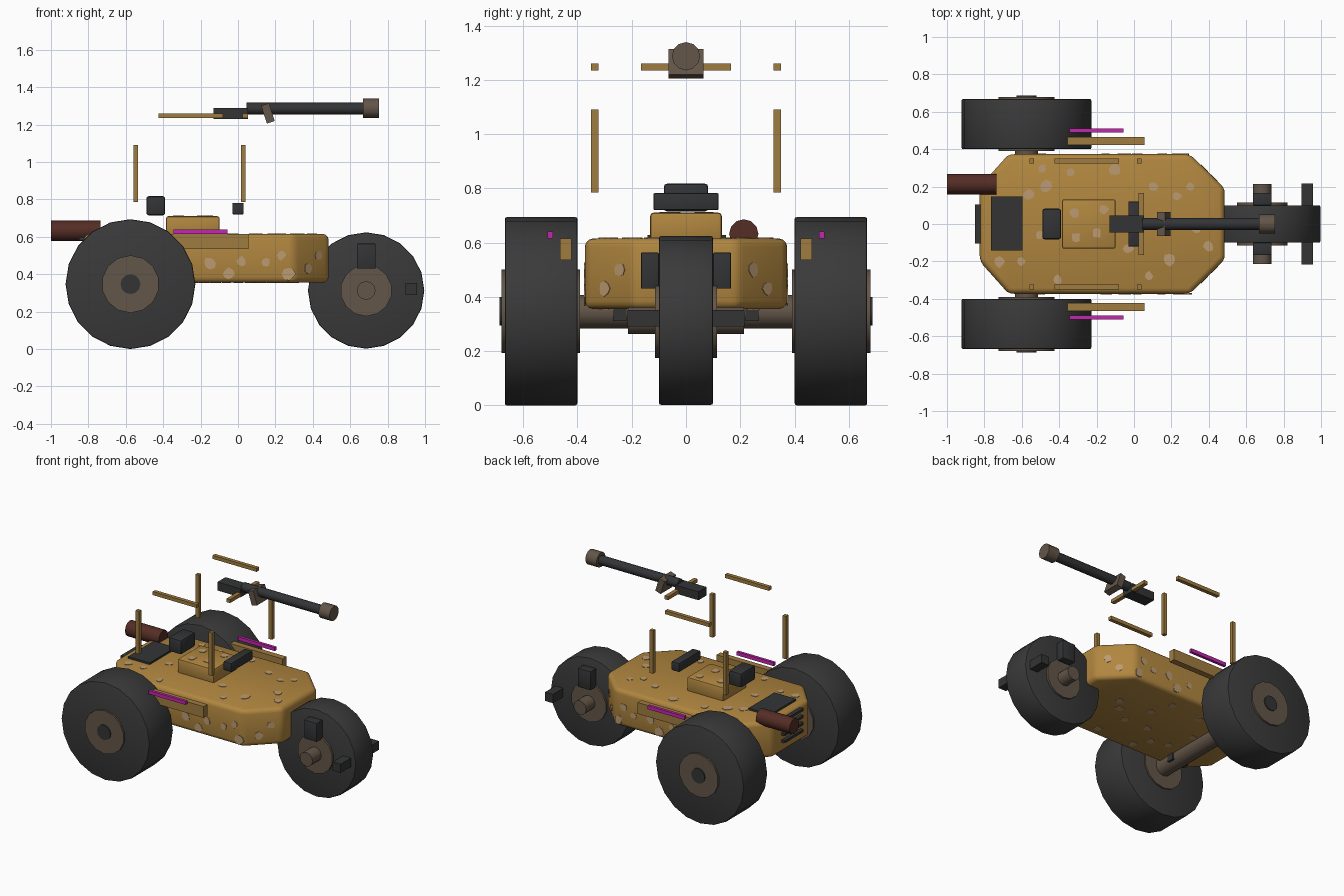
import bpy, bmesh, math, random
from mathutils import Matrix, Vector

if "Cube" in bpy.data.objects:
    bpy.data.objects.remove(bpy.data.objects["Cube"], do_unlink=True)

random.seed(4)


def material(name, r, g, b):
    m = bpy.data.materials.new(name)
    m.use_nodes = True
    m.diffuse_color = (r, g, b, 1)
    bsdf = next(n for n in m.node_tree.nodes if n.type == "BSDF_PRINCIPLED")
    bsdf.inputs["Base Color"].default_value = (r, g, b, 1)
    bsdf.inputs["Roughness"].default_value = 0.8
    return m


SAND = material("sand_paint", 0.44, 0.24, 0.05)
SPOT = material("pale_spots", 0.50, 0.33, 0.17)
FRAME = material("frame_ochre", 0.35, 0.20, 0.05)
RUBBER = material("dark_rubber", 0.042, 0.042, 0.042)
METAL = material("dark_metal", 0.033, 0.034, 0.036)
BROWN = material("brown_metal", 0.125, 0.092, 0.065)
RUST = material("rusty_red", 0.09, 0.026, 0.018)
PINK = material("magenta", 0.55, 0.02, 0.42)


def finish(bm, name, mat, bevel=0, segments=2, angle=35):
    """Bevel sharp edges, shade smooth by angle and link the object."""
    bmesh.ops.recalc_face_normals(bm, faces=bm.faces)
    if bevel:
        edges = [e for e in bm.edges if e.calc_face_angle(0) > math.radians(40)]
        bmesh.ops.bevel(bm, geom=edges, offset=bevel, segments=segments,
                        profile=0.5, affect="EDGES")
    mesh = bpy.data.meshes.new(name)
    bm.to_mesh(mesh)
    bm.free()
    mesh.materials.append(mat)
    for p in mesh.polygons:
        p.use_smooth = True
    mesh.set_sharp_from_angle(angle=math.radians(angle))
    ob = bpy.data.objects.new(name, mesh)
    bpy.context.scene.collection.objects.link(ob)
    return ob


def box(name, mat, x, y, z, bevel=0, tilt=0):
    """Box from (min, max) ranges, tilted about its own y axis."""
    bm = bmesh.new()
    bmesh.ops.create_cube(bm, size=1)
    size = [b - a for a, b in (x, y, z)]
    mid = [(a + b) / 2 for a, b in (x, y, z)]
    bm.transform(Matrix.Translation(mid) @ Matrix.Rotation(math.radians(tilt), 4, "Y")
                 @ Matrix.Diagonal((*size, 1)))
    return finish(bm, name, mat, bevel)


def rod(name, mat, axis, span, centre, radius, sides, bevel=0):
    """Cylinder along x or y; centre holds the two remaining coordinates."""
    bm = bmesh.new()
    bmesh.ops.create_cone(bm, cap_ends=True, segments=sides, radius1=radius,
                          radius2=radius, depth=span[1] - span[0])
    mid = sum(span) / 2
    if axis == "Y":
        place, turn = (centre[0], mid, centre[1]), Matrix.Rotation(math.pi / 2, 4, "X")
    else:
        place, turn = (mid, *centre), Matrix.Rotation(math.pi / 2, 4, "Y")
    bm.transform(Matrix.Translation(place) @ turn)
    return finish(bm, name, mat, bevel)


def mirrored(a, b, side):
    return (a, b) if side > 0 else (-b, -a)


# Hull: a chamfered plan outline, extruded and rounded
half = [(0.485, 0.19), (0.30, 0.373), (-0.67, 0.373), (-0.825, 0.20)]
outline = half + [(x, -y) for x, y in reversed(half)]
bm = bmesh.new()
base = bm.faces.new([bm.verts.new((x, y, 0.355)) for x, y in outline])
top = bmesh.ops.extrude_face_region(bm, geom=[base])["geom"]
bmesh.ops.translate(bm, vec=(0, 0, 0.26),
                    verts=[v for v in top if isinstance(v, bmesh.types.BMVert)])
finish(bm, "hull", SAND, 0.03, 3)

# Camouflage spots: thin irregular plates lying on the hull
spots = bmesh.new()


def spot(centre, u, v, radius):
    u, v, c = Vector(u), Vector(v), Vector(centre)
    ring = []
    for i in range(8):
        a = i * math.tau / 8
        r = radius * random.uniform(0.75, 1.15)
        ring.append(c + u * r * math.cos(a) + v * r * math.sin(a))
    n = u.cross(v) * 0.003
    low = [spots.verts.new(p - n) for p in ring]
    high = [spots.verts.new(p + n) for p in ring]
    spots.faces.new(high)
    spots.faces.new(low[::-1])
    for i in range(8):
        j = (i + 1) % 8
        spots.faces.new((low[i], low[j], high[j], high[i]))


X, Y, Z = (1, 0, 0), (0, 1, 0), (0, 0, 1)
for x, y in [(-.49, .3), (-.34, .28), (-.1, .29), (-.56, .16), (-.47, .2), (.23, .15),
             (.19, -.19), (-.03, -.13), (-.6, -.2), (-.5, -.06), (-.41, -.3),
             (.08, -.28), (.33, -.02), (.1, .2), (-.72, -.2), (.3, .2), (.4, -.12)]:
    spot((x, y, 0.615), X, Y, random.uniform(0.02, 0.036))
for x, y in [(-.32, .06), (-.2, -.05), (-.16, .08), (-.31, -.07)]:
    spot((x, y, 0.71), X, Y, 0.026)
for i in range(16):
    spot((-0.6 + 0.06 * i, random.uniform(-.3, .3), 0.355), Y, X, 0.028)
for side in (-1, 1):
    for x, z in [(.15, .46), (.23, .5), (-.05, .4), (.02, .47), (.27, .4), (-.15, .46), (-.5, .5)]:
        spot((x, 0.373 * side, z), (-side, 0, 0), Z, random.uniform(0.022, 0.036))
    for t, z in [(.3, .5), (.6, .43)]:
        spot((0.485 - 0.185 * t, side * (0.19 + 0.183 * t), z),
             Vector((-.71, side * .7, 0)) * side, Z, 0.026)
finish(spots, "hull_spots", SPOT)

# Hatch, control boxes and engine deck
box("hatch", SAND, (-0.385, -0.098), (-0.132, 0.132), (0.60, 0.71), 0.012)
box("seat_back", METAL, (-0.49, -0.39), (-0.082, 0.082), (0.715, 0.817), 0.012)
box("dash_box", METAL, (-0.03, 0.03), (-0.12, 0.12), (0.72, 0.782), 0.004)
box("engine_cover", METAL, (-0.765, -0.595), (-0.142, 0.148), (0.61, 0.628))
for i in range(4):
    z = 0.43 + 0.05 * i
    box(f"rear_slat_{i}", METAL, (-0.85, -0.815), (-0.105, 0.105), (z, z + 0.018))
rod("exhaust", RUST, "X", (-1.0, -0.735), (0.213, 0.632), 0.054, 12)

# Rear axle and everything mirrored to both sides
rod("rear_axle", BROWN, "Y", (-0.42, 0.42), (-0.575, 0.345), 0.062, 14)
for side, tag in ((1, "left"), (-1, "right")):
    rear = (-0.575, 0.347)
    rod(f"{tag}_rear_tyre", RUBBER, "Y", mirrored(0.40, 0.668, side), rear, 0.347, 20, 0.008)
    rod(f"{tag}_rear_hub", BROWN, "Y", mirrored(0.39, 0.68, side), rear, 0.154, 14)
    rod(f"{tag}_rear_cap", METAL, "Y", mirrored(0.66, 0.687, side), rear, 0.053, 12)
    box(f"{tag}_axle_clamp", METAL, (-0.64, -0.51), mirrored(0.22, 0.27, side), (0.31, 0.37))
    box(f"{tag}_side_box", FRAME, (-0.355, 0.055), mirrored(0.422, 0.465, side), (0.535, 0.615))
    box(f"{tag}_light_strip", PINK, (-0.345, -0.055), mirrored(0.49, 0.51, side), (0.615, 0.64))
    bar = mirrored(0.323, 0.35, side)
    for part, x in (("rear", -0.56), ("front", 0.015)):
        box(f"{tag}_{part}_post", FRAME, (x, x + 0.026), bar, (0.785, 1.09))
    box(f"{tag}_roof_rail", FRAME, (-0.425, -0.08), bar, (1.235, 1.26))
    box(f"{tag}_fork_block", METAL, (0.635, 0.735), mirrored(0.10, 0.166, side), (0.43, 0.563), 0.004)

# Front wheel
front = (0.685, 0.313)
rod("front_tyre", RUBBER, "Y", (-0.10, 0.10), front, 0.311, 20, 0.008)
rod("front_hub", BROWN, "Y", (-0.114, 0.114), front, 0.138, 14)
rod("front_axle", BROWN, "Y", (-0.213, 0.213), front, 0.05, 12)
box("front_peg_bar", METAL, (0.895, 0.957), (-0.216, 0.216), (0.29, 0.352))

# Mounted gun and its cross bar
box("gun_cross_bar", FRAME, (0.025, 0.053), (-0.165, 0.165), (1.235, 1.26))
box("gun_receiver", METAL, (-0.13, 0.053), (-0.045, 0.045), (1.23, 1.29))
rod("gun_barrel", METAL, "X", (0.045, 0.69), (0, 1.285), 0.032, 12)
rod("gun_muzzle", BROWN, "X", (0.668, 0.755), (0, 1.287), 0.052, 12)
box("gun_bracket", BROWN, (0.138, 0.182), (-0.065, 0.065), (1.21, 1.31), tilt=-18)
